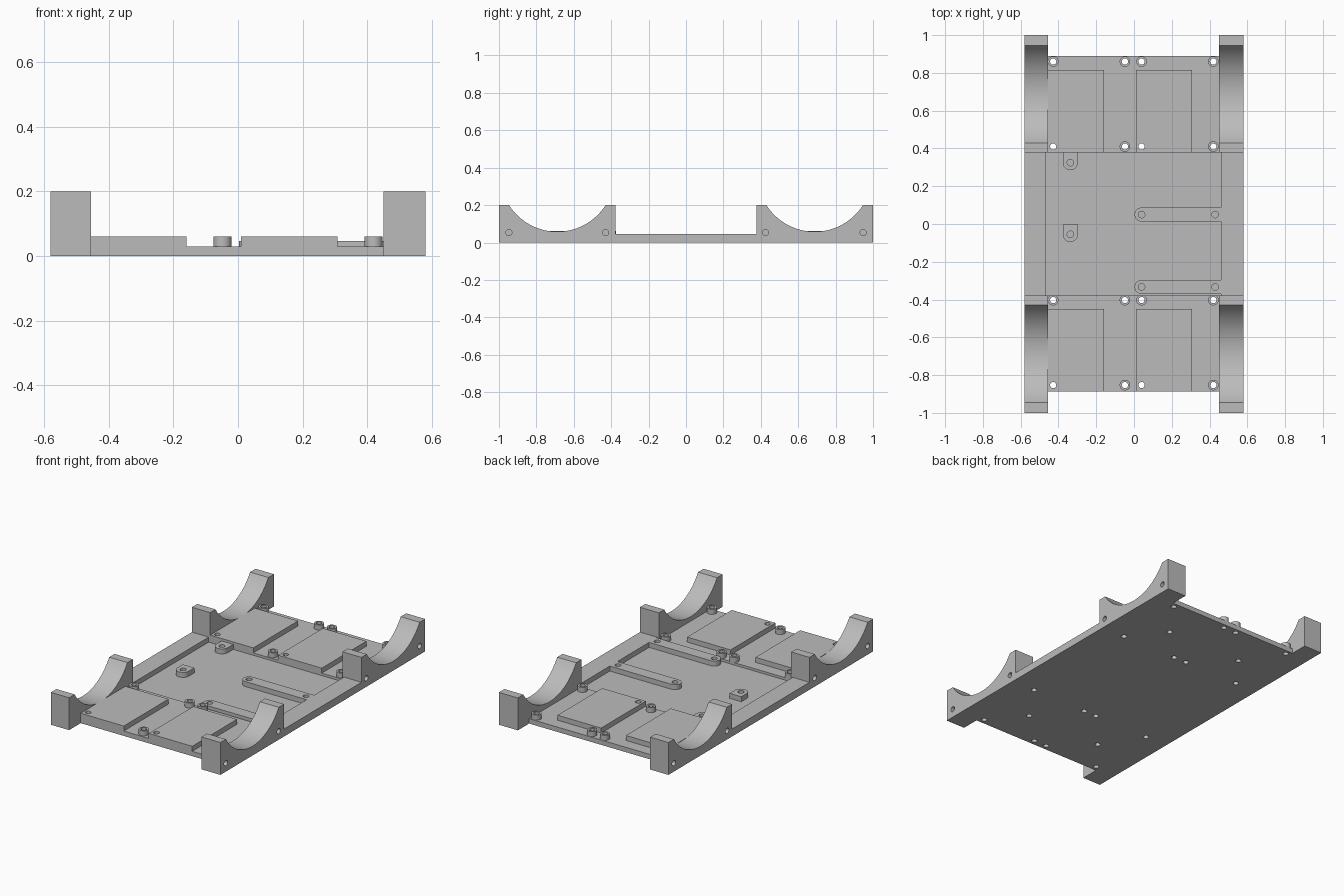
import bpy, bmesh, math
from mathutils import Matrix, Vector

cube = bpy.data.objects.get("Cube")
if cube:
    bpy.data.objects.remove(cube, do_unlink=True)

grey = bpy.data.materials.new("plain_grey")
grey.use_nodes = True
GREY = (0.5, 0.5, 0.5, 1)
grey.diffuse_color = GREY
grey.node_tree.nodes["Principled BSDF"].inputs["Base Color"].default_value = GREY

DECK, FLOOR, PAD, STRIP, TOP = 0.03, 0.015, 0.061, 0.046, 0.2
MID = 0.378            # half length of the central pocket
SADDLE_Y = 0.688       # centre of each cradle


def finish(name, bm):
    bmesh.ops.recalc_face_normals(bm, faces=bm.faces)
    mesh = bpy.data.meshes.new(name)
    bm.to_mesh(mesh)
    bm.free()
    obj = bpy.data.objects.new(name, mesh)
    bpy.context.collection.objects.link(obj)
    mesh.materials.append(grey)
    return obj


def prism(name, points, offset):
    """Extrude a closed outline of 3D points."""
    bm = bmesh.new()
    face = bm.faces.new([bm.verts.new(p) for p in points])
    new = bmesh.ops.extrude_face_region(bm, geom=[face])["geom"]
    verts = [g for g in new if isinstance(g, bmesh.types.BMVert)]
    bmesh.ops.translate(bm, verts=verts, vec=Vector(offset))
    return finish(name, bm)


def box(name, x0, x1, y0, y1, z0, z1):
    return prism(name, [(x0, y0, z0), (x1, y0, z0), (x1, y1, z0), (x0, y1, z0)], (0, 0, z1 - z0))


def add_cylinder(bm, centre, r, depth, axis="Z"):
    turn = Matrix.Rotation(math.pi / 2, 4, "Y") if axis == "X" else Matrix()
    bmesh.ops.create_cone(bm, cap_ends=True, segments=32, radius1=r, radius2=r, depth=depth,
                          matrix=Matrix.Translation(centre) @ turn)


def arc(cx, cy, r, a0, a1, n):
    return [(cx + r * math.cos(a0 + (a1 - a0) * i / n),
             cy + r * math.sin(a0 + (a1 - a0) * i / n)) for i in range(n + 1)]


parts = []

# Base: two decks with a lower pocket floor between them
parts.append(box("front_deck", -0.455, 0.45, -0.887, -MID, 0, DECK))
parts.append(box("back_deck", -0.455, 0.45, MID, 0.89, 0, DECK))
parts.append(box("pocket_floor", -0.465, 0.46, -MID, MID, 0, FLOOR))

# Side rails with round cradles at both ends
half, sag = 0.258, 0.142
radius = (half ** 2 + sag ** 2) / (2 * sag)
sweep = math.asin(half / radius)
curve = arc(SADDLE_Y, TOP - sag + radius, radius, -math.pi / 2 - sweep, -math.pi / 2 + sweep, 40)
outline = [(1, 0), (MID, 0), (MID, TOP)] + curve + [(1, TOP)]
for side, x0, x1, inner in (("left", 0.45, 0.58, 0.46), ("right", -0.455, -0.58, -0.465)):
    for end, s in (("front", -1), ("back", 1)):
        parts.append(prism(f"{end}_{side}_cradle", [(x0, s * y, z) for y, z in outline], (x1 - x0, 0, 0)))
    parts.append(box(f"{side}_rail", inner, x1, -MID, MID, 0, STRIP))

# Raised pads, two on each deck
for end, y0, y1 in (("front", -0.887, -0.45), ("back", MID, 0.815)):
    for side, x0, x1 in (("right", -0.455, -0.16), ("left", 0.01, 0.308)):
        parts.append(box(f"{end}_{side}_pad", x0, x1, y0, y1, DECK, PAD))

# Standoffs wherever a screw hole does not pass through a pad
columns = (-0.428, -0.048, 0.04, 0.42)
rows = (-0.853, -0.403, 0.41, 0.86)
holes = [(x, y) for x in columns for y in rows]
for i, (x, y) in enumerate(holes):
    if x in columns[::2] and y in rows[::2]:
        continue
    bm = bmesh.new()
    add_cylinder(bm, (x, y, (DECK + PAD) / 2), 0.028, PAD - DECK)
    parts.append(finish(f"standoff_{i}", bm))

# Round-ended arms reaching from the left rail into the pocket
arm_holes = []
for name, y in (("back_arm", 0.05), ("front_arm", -0.333)):
    r = 0.037
    pts = [(0.46, y + r)] + arc(0.04, y, r, math.pi / 2, 3 * math.pi / 2, 20) + [(0.46, y - r)]
    parts.append(prism(name, [(px, py, FLOOR) for px, py in pts], (0, 0, STRIP - FLOOR)))
    arm_holes += [(0.04, y), (0.43, y)]

# Small round-ended tabs
for name, y in (("back_tab", 0.325), ("front_tab", -0.055)):
    x, r = -0.337, 0.04
    pts = [(x + r, y + 0.053), (x - r, y + 0.053)] + arc(x, y, r, math.pi, 2 * math.pi, 20)
    parts.append(prism(name, [(px, py, FLOOR) for px, py in pts], (0, 0, STRIP - FLOOR)))
    arm_holes.append((x, y))

# Hole cutter: through screw holes, blind arm, underside and side holes
bm = bmesh.new()
for x, y in holes:
    add_cylinder(bm, (x, y, 0.03), 0.0165, 0.2)
for x, y in arm_holes:
    add_cylinder(bm, (x, y, FLOOR + 0.055), 0.0175, 0.1)
for x in (-0.27, 0.25):
    for y in (-0.65, 0.62):
        add_cylinder(bm, (x, y, 0), 0.0165, 0.08)
for x in (-0.58, 0.58):
    for y in (-0.947, -0.43, 0.425, 0.947):
        add_cylinder(bm, (x, y, 0.053), 0.0165, 0.12, "X")
cutter = finish("hole_cutter", bm)
cutter.hide_render = True

for obj in parts:
    mod = obj.modifiers.new("holes", "BOOLEAN")
    mod.operation, mod.solver, mod.object = "DIFFERENCE", "EXACT", cutter
    bpy.ops.object.select_all(action="DESELECT")
    obj.select_set(True)
    bpy.context.view_layer.objects.active = obj
    bpy.ops.object.modifier_apply(modifier=mod.name)
    bpy.ops.object.shade_smooth_by_angle(angle=math.radians(30))
bpy.data.objects.remove(cutter, do_unlink=True)
